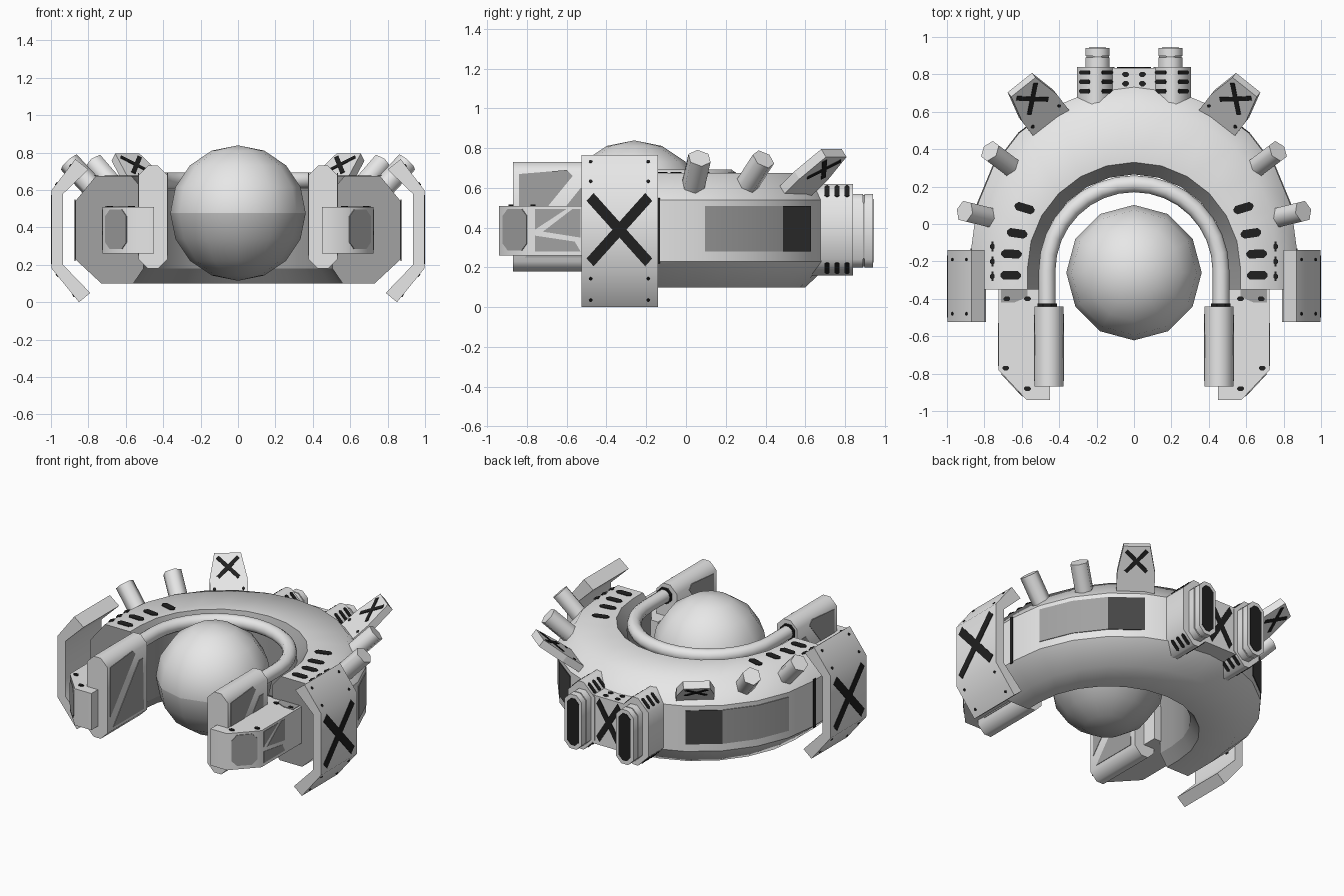
import bpy, bmesh, math
from mathutils import Vector as V

if "Cube" in bpy.data.objects:
    bpy.data.objects.remove(bpy.data.objects["Cube"])


def material(name, g):
    m = bpy.data.materials.new(name)
    m.diffuse_color = (g, g, g, 1)
    m.use_nodes = True
    m.node_tree.nodes["Principled BSDF"].inputs["Base Color"].default_value = m.diffuse_color
    return m


LIGHT = material("light_grey", 0.8)
SOFT = material("soft_grey", 0.5)
MID = material("mid_grey", 0.36)
DARK = material("dark_grey", 0.06)
BLACK = material("near_black", 0.014)
X, Y, Z = V((1, 0, 0)), V((0, 1, 0)), V((0, 0, 1))


def finish(name, bm, mats, smooth=None, mirror=False):
    if mirror:
        geo = bmesh.ops.duplicate(bm, geom=bm.verts[:] + bm.edges[:] + bm.faces[:])["geom"]
        for v in geo:
            if isinstance(v, bmesh.types.BMVert):
                v.co.x *= -1
    bmesh.ops.recalc_face_normals(bm, faces=bm.faces[:])
    me = bpy.data.meshes.new(name)
    bm.to_mesh(me)
    bm.free()
    ob = bpy.data.objects.new(name, me)
    bpy.context.collection.objects.link(ob)
    for m in mats:
        me.materials.append(m)
    if smooth:
        bpy.ops.object.select_all(action='DESELECT')
        bpy.context.view_layer.objects.active = ob
        ob.select_set(True)
        bpy.ops.object.shade_smooth_by_angle(angle=math.radians(smooth))
    return ob


def prism(name, pts, origin, u, v, depth, mat, mirror=True, smooth=None):
    """Outline in the u,v plane, extruded along u x v, copied to the other side."""
    u, v, o = V(u).normalized(), V(v).normalized(), V(origin)
    n = u.cross(v).normalized() * depth
    bm = bmesh.new()
    a = [bm.verts.new(o + u * p + v * q) for p, q in pts]
    b = [bm.verts.new(w.co + n) for w in a]
    bm.faces.new(a[::-1])
    bm.faces.new(b)
    for i in range(len(a)):
        j = (i + 1) % len(a)
        bm.faces.new((a[i], a[j], b[j], b[i]))
    return finish(name, bm, [mat], smooth, mirror)


def octagon(x0, x1, z0, z1, c):
    return [(x0 + c, z0), (x1 - c, z0), (x1, z0 + c), (x1, z1 - c),
            (x1 - c, z1), (x0 + c, z1), (x0, z1 - c), (x0, z0 + c)]


def cross(su, sv, w=0.17, cu=0, cv=0):
    pts = []
    for k in range(4):
        a = math.radians(45 + 90 * k)
        d, p = V((math.cos(a), math.sin(a))) * 1.41, V((-math.sin(a), math.cos(a))) * w
        c = V((math.cos(a + math.pi / 4), math.sin(a + math.pi / 4))) * w * 1.41
        pts += [d - p, d + p, c]
    return [(cu + q.x * su, cv + q.y * sv) for q in pts]


def slot(a, b):
    return octagon(-a, a, -b, b, b * 0.7)


# Horseshoe body: each profile point is (arc centre y, radius, height)
profile = [(-.13, .73, .10), (-.13, .87, .23), (-.13, .87, .54), (-.13, .76, .675),
           (-.24, .57, .675), (-.24, .505, .60), (-.24, .505, .18), (-.24, .56, .10)]
SEG = 12
bm = bmesh.new()
rings = []
for i in range(-1, SEG + 2):
    a = math.pi * min(max(i, 0), SEG) / SEG
    end = i < 0 or i > SEG
    rings.append([bm.verts.new((r * math.cos(a), -.35 if end else cy + r * math.sin(a), z))
                  for cy, r, z in profile])
for r0, r1 in zip(rings, rings[1:]):
    for k in range(8):
        j = (k + 1) % 8
        f = bm.faces.new((r0[k], r0[j], r1[j], r1[k]))
        f.smooth = True
        f.material_index = 1 if k in (4, 5, 6) else 0
for r in (rings[0], rings[-1]):
    f = bm.faces.new(r)
    f.material_index = 1
    for e in f.edges:
        e.smooth = False
# Crisp lengthwise edges beside the band and the inner wall
for r0, r1 in zip(rings, rings[1:]):
    for k in (1, 2, 4, 5, 6, 7):
        bm.edges.get((r0[k], r1[k])).smooth = False
finish("horseshoe_body", bm, [LIGHT, MID])


# Painted panels on the outer band
def band_panel(name, i0, i1, z0, z1, mat):
    bm = bmesh.new()
    cols = []
    for i in range(i0, i1 + 1):
        a = math.pi * i / SEG
        cols.append([bm.verts.new((r * math.cos(a), -.13 + r * math.sin(a), z))
                     for r, z in ((.868, z0), (.875, z0), (.875, z1), (.868, z1))])
    for c0, c1 in zip(cols, cols[1:]):
        for k in range(4):
            bm.faces.new((c0[k], c0[(k + 1) % 4], c1[(k + 1) % 4], c1[k]))
    bm.faces.new(cols[0])
    bm.faces.new(cols[-1])
    finish(name, bm, [mat], 35, True)


band_panel("band_panel", 1, 3, .28, .51, MID)
band_panel("band_panel_dark", 3, 4, .28, .51, DARK)
prism("band_end_stripe", [(-.155, .22), (-.13, .22), (-.13, .55), (-.155, .55)],
      (.868, 0, 0), Y, Z, .006, BLACK)

# Central ball with darker lower half
bm = bmesh.new()
bmesh.ops.create_uvsphere(bm, u_segments=12, v_segments=8, radius=.362)
for f in bm.faces:
    f.material_index = int(f.calc_center_median().z < 0)
bmesh.ops.translate(bm, verts=bm.verts[:], vec=(0, -.26, .477))
finish("centre_ball", bm, [LIGHT, SOFT], smooth=50)

# Pipe around the ball
bm = bmesh.new()
path = [(.465, -.46, X)]
for i in range(17):
    a = math.pi * i / 16
    path.append((.465 * math.cos(a), -.25 + .465 * math.sin(a), V((math.cos(a), math.sin(a), 0))))
path.append((-.465, -.46, -X))
rings = [[bm.verts.new(V((x, y, .65)) + (n * math.cos(t) + Z * math.sin(t)) * .045)
          for t in (math.tau * k / 10 for k in range(10))] for x, y, n in path]
for r0, r1 in zip(rings, rings[1:]):
    for k in range(10):
        bm.faces.new((r0[k], r0[(k + 1) % 10], r1[(k + 1) % 10], r1[k]))
finish("pipe", bm, [LIGHT], smooth=50)

# Pipe end pads, with windows on both sides
prism("pipe_pad", octagon(.378, .532, .18, .73, .05), (0, -.44, 0), X, Z, .43, LIGHT, smooth=60)
prism("pipe_collar", octagon(.413, .517, .6, .702, .03), (0, -.425, 0), X, Z, .015, BLACK)
for win in ([(-.84, .33), (-.84, .67), (-.60, .69), (-.57, .66)],
            [(-.81, .25), (-.53, .60), (-.49, .60), (-.48, .25)]):
    prism("pad_window", win, (.53, 0, 0), Y, Z, .005, MID)
    prism("pad_window_inner", [(-y, z) for y, z in win], (.38, 0, 0), -Y, Z, .005, MID)

# Front arms with windows
prism("front_arm", [(.45, -.94), (.575, -.94), (.725, -.78), (.725, -.34), (.45, -.34)],
      (0, 0, .26), X, Y, .25, LIGHT, smooth=60)
for win in ([(-.76, .39), (-.76, .495), (-.60, .495)],
            [(-.57, .495), (-.53, .495), (-.53, .35), (-.72, .38)],
            [(-.76, .36), (-.56, .33), (-.53, .28), (-.76, .28)]):
    prism("arm_window", win, (.722, 0, 0), Y, Z, .005, MID)
prism("arm_front_window", octagon(-.08, .085, -.10, .11, .035), (.649, -.861, .385),
      (.15, .16, 0), Z, .005, MID)
prism("arm_shoulder", [(.57, -.35), (.57, -.39), (.64, -.42), (.71, -.42), (.71, -.35)],
      (0, 0, .508), X, Y, .006, MID)
for x, y in ((.57, -.40), (.68, -.40), (.685, -.77), (.57, -.88)):
    prism("arm_rivet", slot(.018, .012), (x, y, .51), X, Y, .006, BLACK)

# Folded side guards with a cross
prism("side_guard", [(.87, .765), (.996, .6), (.996, .18), (.85, 0), (.79, .05),
                     (.935, .2), (.935, .58), (.80, .71)], (0, -.14, 0), X, Z, .385, LIGHT,
      smooth=60)
prism("guard_cross", cross(.148, .165, .17), (.995, -.335, .39), Y, Z, .005, BLACK)
for y in (-.48, -.19):
    for t in (.2, .8):
        prism("guard_rivet", slot(.009, .009), (.996 - .126 * t, y, .6 + .165 * t), Y,
              (-.126, 0, .165), .004, BLACK)
        prism("guard_rivet_low", slot(.009, .009), (.85 + .146 * t, y, .18 * t), Y,
              (.146, 0, .18), .004, BLACK)

# Slots on the body top
for x, y, s in ((.585, .085, .3), (.625, -.05, .15), (.655, -.16, .05), (.66, -.275, 0)):
    prism("body_slot", slot(.055, .023), (x, y, .674), (1, s, 0), (-s, 1, 0), .005, BLACK)
for y in (-.12, -.2, -.28):
    prism("edge_slot", slot(.012, .026), (.757, y, .674), X, Y, .005, BLACK)

# Stub cylinders leaning outward
for b, t in (((.71, .02, .54), (.905, .068, .75)), ((.61, .27, .56), (.77, .39, .745))):
    b, t = V(b), V(t)
    bm = bmesh.new()
    bmesh.ops.create_cone(bm, cap_ends=True, segments=6, radius1=.06, radius2=.06,
                          depth=(t - b).length)
    q = (t - b).to_track_quat('Z', 'Y').to_matrix().to_4x4()
    q.translation = (t + b) / 2
    bm.transform(q)
    finish("stub_cylinder", bm, [LIGHT], smooth=62, mirror=True)

# Rear fins with a cross on both faces
fu, fv = V((.78, -.62, 0)).normalized(), V((.16, .207, .205)).normalized()
fn = fu.cross(fv)
fo = V((.447, .545, .61))
prism("rear_fin", [(-.118, -.03), (.118, -.03), (.118, .12), (.083, .30), (-.083, .30),
                   (-.118, .12)], fo - fn * .05, fu, fv, .05, LIGHT)
prism("fin_cross", cross(.065, .07, .19, 0, .2), fo, fu, fv, .004, BLACK)
prism("fin_cross_back", cross(.065, .07, .19, 0, .2), fo - fn * .05, -fu, fv, .004, BLACK)
for k in (-.09, .09):
    prism("fin_rivet", slot(.01, .01), fo + fu * k + fv * .05, fu, fv, .004, BLACK)

# Rear housings, centre panel and exhaust pads
prism("rear_housing", octagon(.105, .305, .16, .62, .08), (0, .84, 0), X, Z, .24, LIGHT,
      smooth=50)
prism("rear_panel", octagon(-.14, .14, .22, .55, .01), (0, .835, 0), X, Z, .2, LIGHT, False)
prism("rear_cross", cross(.08, .13, .2, 0, .39), (0, .834, 0), -X, Z, .005, BLACK, False)
prism("exhaust_base", octagon(.13, .26, .2, .57, .04), (0, .89, 0), X, Z, .065, LIGHT, smooth=50)
prism("exhaust_neck", octagon(.135, .255, .205, .565, .04), (0, .90, 0), X, Z, .05, MID)
prism("exhaust_pad", octagon(.13, .26, .2, .57, .04), (0, .94, 0), X, Z, .043, LIGHT, smooth=50)
prism("exhaust_mouth", octagon(-.24, -.15, .225, .545, .03), (0, .938, 0), -X, Z, .005, BLACK)
for y in (.71, .76, .81):
    for s in (1, -1):
        prism("housing_slot", slot(.04, .012), (.262, y, .39 + .192 * s), (1, 0, -s),
              (0, s, 0), .005, BLACK)
        prism("housing_slot_inner", slot(.04, .012), (.145, y, .39 + .189 * s), (1, 0, s),
              (0, s, 0), .005, BLACK)
    if y > .75:
        prism("panel_dot", slot(.018, .014), (.045, y - .01, .549), X, Y, .005, BLACK)
